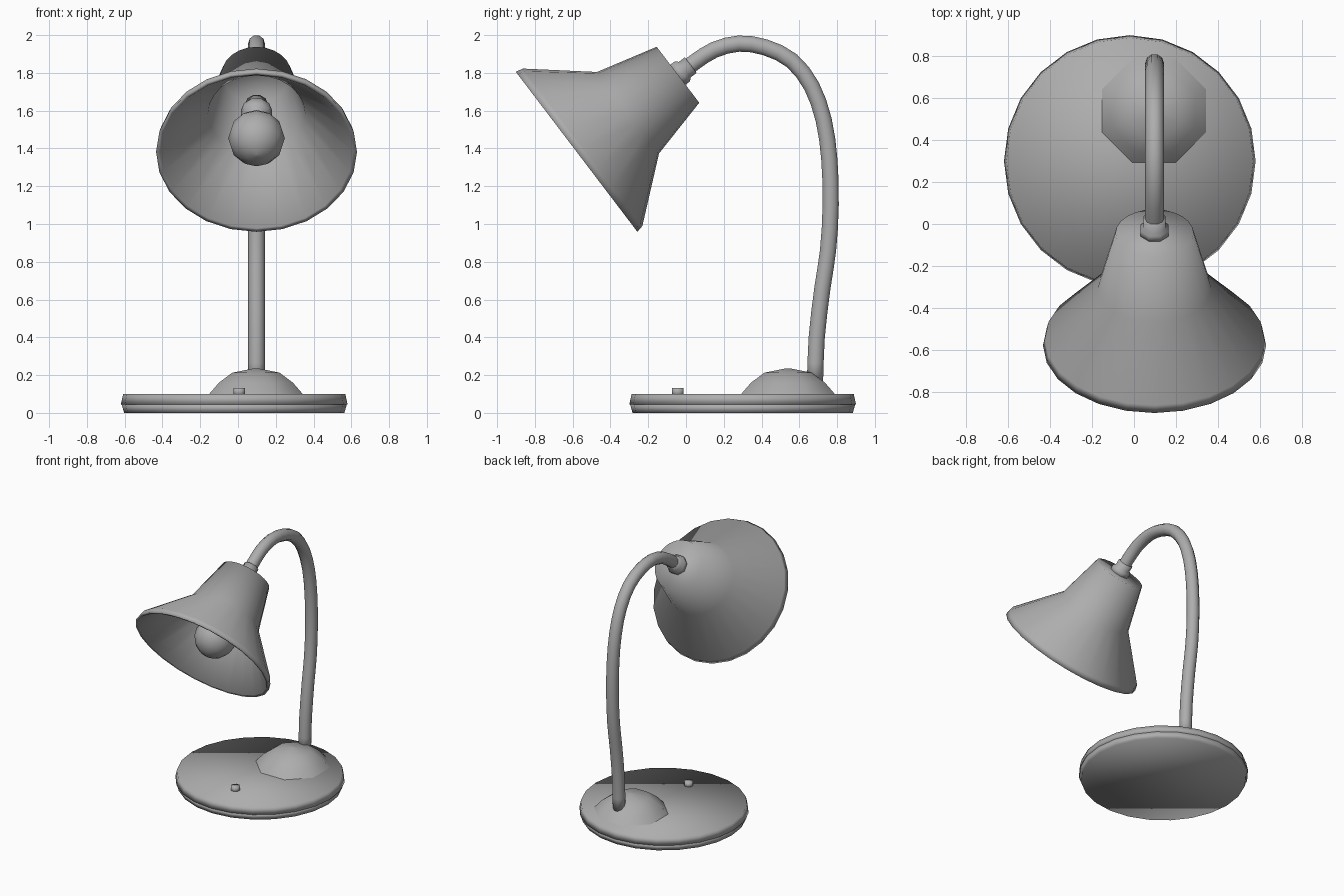
import bpy, bmesh, math
from mathutils import Vector

if "Cube" in bpy.data.objects:
    bpy.data.objects.remove(bpy.data.objects["Cube"])

CX = 0.098                                      # centre plane of arm and shade
UP = Vector((0, 0, 1))
AIM = Vector((0, -0.796, -0.605)).normalized()  # direction the shade points
CAP = Vector((CX, -0.0425, 1.79))               # centre of the shade's back cap

grey = bpy.data.materials.new("dark_grey")
grey.diffuse_color = (0.42, 0.42, 0.42, 1)
grey.use_nodes = True
grey.node_tree.nodes["Principled BSDF"].inputs["Base Color"].default_value = grey.diffuse_color


def finish(name, bm, angle):
    bmesh.ops.recalc_face_normals(bm, faces=bm.faces)
    me = bpy.data.meshes.new(name)
    bm.to_mesh(me)
    bm.free()
    me.materials.append(grey)
    ob = bpy.data.objects.new(name, me)
    bpy.context.collection.objects.link(ob)
    bpy.ops.object.select_all(action='DESELECT')
    ob.select_set(True)
    bpy.context.view_layer.objects.active = ob
    bpy.ops.object.shade_smooth_by_angle(angle=math.radians(angle))
    return ob


def loft(bm, rings, caps=(True, True)):
    """Join equal vertex loops and cap the ends."""
    for a, b in zip(rings, rings[1:]):
        n = len(a)
        for i in range(n):
            j = (i + 1) % n
            bm.faces.new((a[i], a[j], b[j], b[i]))
    for ring, cap in zip((rings[0], rings[-1]), caps):
        if cap:
            bm.faces.new(ring)


def ring(bm, centre, u, v, r, sides, turn=0.0):
    angles = (2 * math.pi * i / sides + turn for i in range(sides))
    return [bm.verts.new(centre + (u * math.cos(t) + v * math.sin(t)) * r) for t in angles]


def lathe(name, origin, axis, profile, sides, turn=0.0, angle=180, caps=(True, True)):
    """Revolve (radius, distance along axis) points about an axis."""
    x = Vector((1, 0, 0))
    bm = bmesh.new()
    loft(bm, [ring(bm, Vector(origin) + axis * h, x, axis.cross(x), r, sides, turn)
              for r, h in profile], caps)
    return finish(name, bm, angle)


def tube(name, path, radius, sides):
    """Sweep a round section along a smoothed (y, z) path in the centre plane."""
    p = [Vector((CX, y, z)) for y, z in path]
    pts = []
    for i in range(len(p) - 1):
        a, b, c, d = p[max(i - 1, 0)], p[i], p[i + 1], p[min(i + 2, len(p) - 1)]
        pts += [b, (b + c) * 0.5625 - (a + d) * 0.0625]
    pts.append(p[-1])
    x = Vector((1, 0, 0))
    bm = bmesh.new()
    rings = []
    for i, q in enumerate(pts):
        tan = (pts[min(i + 1, len(pts) - 1)] - pts[max(i - 1, 0)]).normalized()
        rings.append(ring(bm, q, x, tan.cross(x), radius, sides))
    loft(bm, rings)
    return finish(name, bm, 180)


# Base disc with a slightly inset lower plate, foot dome and switch button
lathe("base_disc", (-0.02, 0.30, 0), UP, [(0.60, 0.045), (0.588, 0.10)], 24)
lathe("base_plate", (-0.02, 0.30, 0), UP, [(0.583, 0), (0.596, 0.045)], 24)
lathe("foot_dome", (CX - 0.003, 0.54, 0), UP,
      [(0.27, 0.098), (0.212, 0.16), (0.135, 0.213), (0.01, 0.236)],
      8, math.pi / 8, caps=(False, True))
lathe("switch_button", (0.007, -0.043, 0), UP,
      [(0.033, 0.09), (0.033, 0.132)], 8, math.pi / 8)

# Gooseneck arm
tube("gooseneck_arm",
     [(0.683, 0.16), (0.692, 0.40), (0.722, 0.66), (0.752, 0.86), (0.766, 1.10),
      (0.759, 1.34), (0.729, 1.55), (0.665, 1.73), (0.56, 1.865), (0.42, 1.935),
      (0.28, 1.955), (0.15, 1.922), (0.05, 1.86), (-0.02, 1.807)], 0.045, 10)

# Collar between arm and shade
lathe("shade_collar", CAP, -AIM,
      [(0.072, -0.01), (0.072, 0.03), (0.056, 0.045), (0.056, 0.085)], 8, math.pi / 8)

# Flared shade with a wall thickness and rounded lip
lathe("shade", CAP, AIM,
      [(0.186, 0), (0.271, 0.332), (0.523, 0.634), (0.532, 0.674),
       (0.51, 0.672), (0.258, 0.345), (0.174, 0.015)], 24)

# Bulb and its socket, hanging slightly below the shade's axis
SEAT = CAP + Vector((0, 0.024, -0.032))
lathe("bulb_socket", SEAT, AIM,
      [(0.06, 0.20), (0.06, 0.235), (0.083, 0.26), (0.083, 0.31), (0.065, 0.33), (0.075, 0.40)], 10)
lathe("bulb", SEAT, AIM,
      [(max(0.15 * math.sin(math.pi * i / 8), 0.004),
        0.502 - 0.15 * math.cos(math.pi * i / 8)) for i in range(9)], 12)
